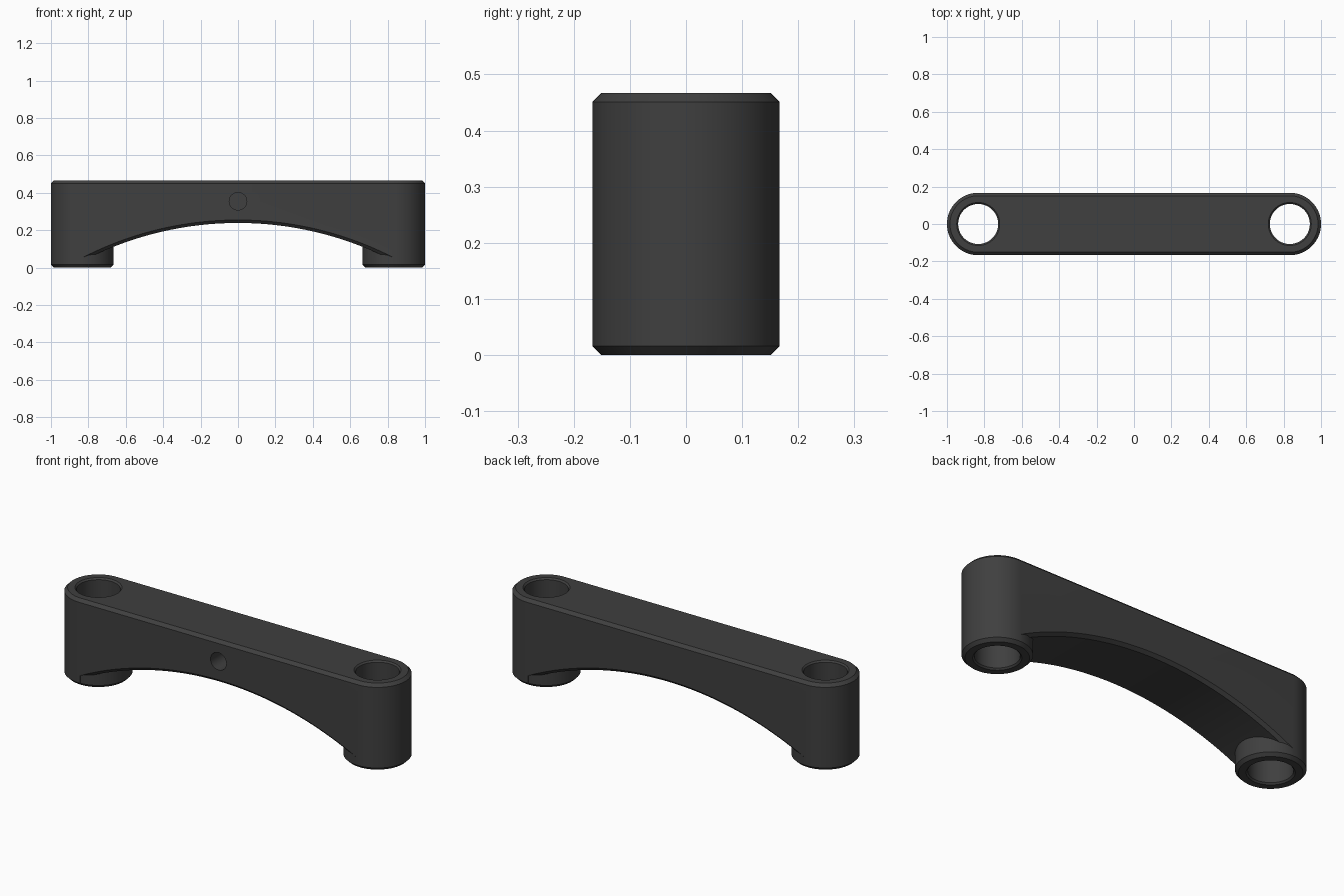
import bpy, bmesh, math

if "Cube" in bpy.data.objects:
    bpy.data.objects.remove(bpy.data.objects["Cube"])

R, CX, H, CH = 0.167, 0.833, 0.467, 0.016   # end radius, bore centre, height, chamfer
BORE = 0.107


def loft(name, rings):
    """Closed solid through equal-length rings of points."""
    bm = bmesh.new()
    vs = [[bm.verts.new(p) for p in ring] for ring in rings]
    n = len(rings[0])
    for a, b in zip(vs, vs[1:]):
        for i in range(n):
            j = (i + 1) % n
            bm.faces.new((a[i], a[j], b[j], b[i]))
    bm.faces.new(vs[0])
    bm.faces.new(vs[-1])
    bmesh.ops.recalc_face_normals(bm, faces=bm.faces)
    me = bpy.data.meshes.new(name)
    bm.to_mesh(me)
    bm.free()
    ob = bpy.data.objects.new(name, me)
    bpy.context.collection.objects.link(ob)
    return ob


def circle(cx, r, z, n=64):
    return [(cx + r * math.cos(2 * math.pi * i / n), r * math.sin(2 * math.pi * i / n), z)
            for i in range(n)]


def stadium(r, z, n=32):
    pts = []
    for side, start in ((1, -math.pi / 2), (-1, math.pi / 2)):
        for i in range(n + 1):
            a = start + math.pi * i / n
            pts.append((side * CX + r * math.cos(a), r * math.sin(a), z))
    return pts


def cut(target, cutter):
    mod = target.modifiers.new("cut", 'BOOLEAN')
    mod.operation, mod.solver, mod.object = 'DIFFERENCE', 'EXACT', cutter
    bpy.context.view_layer.objects.active = target
    bpy.ops.object.modifier_apply(modifier=mod.name)
    bpy.data.objects.remove(cutter, do_unlink=True)


# Round-ended bar with chamfered rims
bar = loft("bridge_bar", [stadium(R - CH, 0), stadium(R, CH), stadium(R, H - CH), stadium(R - CH, H)])


# Arch cutter: flares out at both sides to chamfer the arch edge
def arch_ring(y):
    rad = 1.82 + (abs(y) - R)
    xs = [-0.825 + 1.65 * i / 64 for i in range(65)]
    return ([(x, y, -1.565 + math.sqrt(rad * rad - x * x)) for x in xs]
            + [(0.825, y, -0.05), (-0.825, y, -0.05)])


arch = loft("arch_cutter", [arch_ring(y) for y in (-0.2, -(R - CH), R - CH, 0.2)])

# Keep the round feet out of the arch cut
for s in (-1, 1):
    foot = loft("foot_keep", [circle(s * CX, R - CH - 0.1, -0.1), circle(s * CX, R, CH),
                              circle(s * CX, R, 0.6)])
    cut(arch, foot)
cut(bar, arch)

# Through bores with a small countersink at each mouth
c = 0.008
for s in (-1, 1):
    rings = [(BORE + c + 0.02, -0.02), (BORE, c), (BORE, H - c), (BORE + c + 0.02, H + 0.02)]
    cut(bar, loft("bore_cutter", [circle(s * CX, r, z) for r, z in rings]))

# Blind hole in the front face
hole = loft("front_hole_cutter", [[(x, y, 0.355 + z) for x, z, _ in circle(0, 0.047, 0, 32)]
                                  for y in (-0.2, 0.0)])
cut(bar, hole)

# Dark grey finish
mat = bpy.data.materials.new("dark_grey")
mat.diffuse_color = (0.05, 0.05, 0.05, 1)
mat.use_nodes = True
mat.node_tree.nodes["Principled BSDF"].inputs["Base Color"].default_value = mat.diffuse_color
bar.data.materials.clear()
bar.data.materials.append(mat)
for p in bar.data.polygons:
    p.material_index = 0

bpy.ops.object.select_all(action='DESELECT')
bar.select_set(True)
bpy.context.view_layer.objects.active = bar
bpy.ops.object.shade_smooth_by_angle(angle=math.radians(30))
